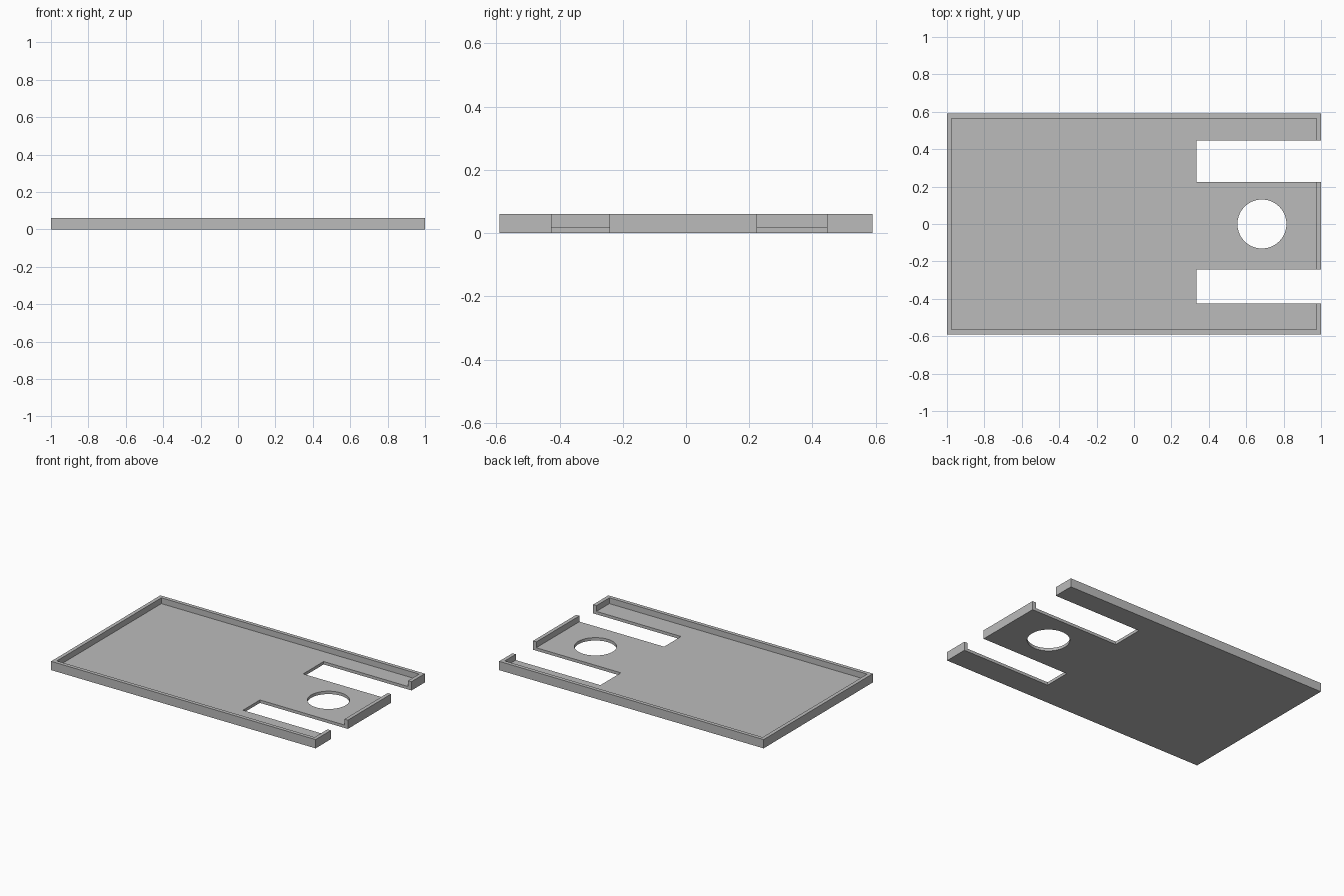
import bpy
import bmesh

cube = bpy.data.objects.get("Cube")
if cube:
    bpy.data.objects.remove(cube, do_unlink=True)

HALF_X, HALF_Y, HEIGHT = 1.0, 0.59, 0.06
WALL, FLOOR = 0.036, 0.02

grey = bpy.data.materials.new("plain grey")
grey.use_nodes = True
colour = (0.5, 0.5, 0.5, 1)
grey.diffuse_color = colour
grey.node_tree.nodes["Principled BSDF"].inputs["Base Color"].default_value = colour


def box(name, x, y, z):
    """Box spanning the given (low, high) ranges."""
    bm = bmesh.new()
    bmesh.ops.create_cube(bm, size=1)
    for v in bm.verts:
        v.co = [r[1] if c > 0 else r[0] for c, r in zip(v.co, (x, y, z))]
    return add_object(name, bm)


def add_object(name, bm):
    mesh = bpy.data.meshes.new(name)
    bm.to_mesh(mesh)
    bm.free()
    mesh.materials.append(grey)
    obj = bpy.data.objects.new(name, mesh)
    bpy.context.collection.objects.link(obj)
    return obj


# Tray: solid slab with its top inset into a rim and lowered to the floor
tray = box("tray", (-HALF_X, HALF_X), (-HALF_Y, HALF_Y), (0, HEIGHT))
bm = bmesh.new()
bm.from_mesh(tray.data)
bm.normal_update()
top = max(bm.faces, key=lambda f: f.calc_center_median().z)
rim = bmesh.ops.inset_individual(bm, faces=[top], thickness=WALL)
pocket = bmesh.ops.extrude_discrete_faces(bm, faces=[top])["faces"]
for v in pocket[0].verts:
    v.co.z = FLOOR
bmesh.ops.recalc_face_normals(bm, faces=bm.faces)
bm.to_mesh(tray.data)
bm.free()

# Two open slots through the right-hand end
cutters = [box("slot_cutter", (0.335, 1.2), y, (-0.1, 0.2))
           for y in ((0.225, 0.446), (-0.425, -0.242))]

# Round hole between the slots
bm = bmesh.new()
bmesh.ops.create_cone(bm, cap_ends=True, segments=64,
                      radius1=0.131, radius2=0.131, depth=0.4)
bmesh.ops.translate(bm, verts=bm.verts, vec=(0.684, 0, 0))
cutters.append(add_object("hole_cutter", bm))

for cutter in cutters:
    cutter.hide_render = True
    mod = tray.modifiers.new(cutter.name, "BOOLEAN")
    mod.operation = "DIFFERENCE"
    mod.solver = "EXACT"
    mod.object = cutter

# Bake the cuts into the tray and drop the cutters
bpy.context.view_layer.update()
evaluated = tray.evaluated_get(bpy.context.evaluated_depsgraph_get())
result = bpy.data.meshes.new_from_object(evaluated)
tray.modifiers.clear()
tray.data = result
for cutter in cutters:
    bpy.data.objects.remove(cutter, do_unlink=True)

# Smooth the round hole, keep every other edge sharp
bpy.context.view_layer.objects.active = tray
tray.select_set(True)
bpy.ops.object.shade_smooth_by_angle()
